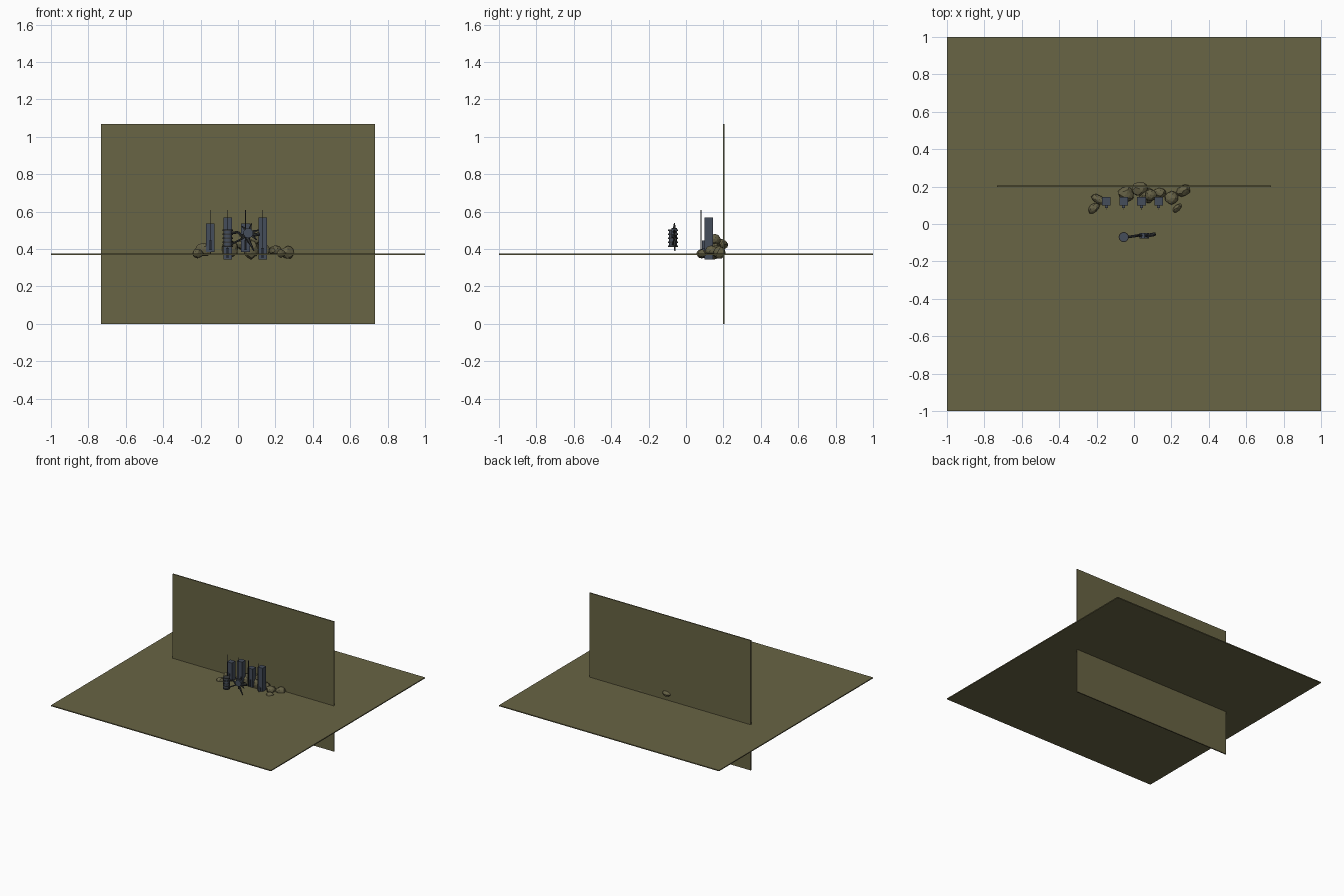
import bpy, bmesh, math, random
from mathutils import Vector

if "Cube" in bpy.data.objects:
    bpy.data.objects.remove(bpy.data.objects["Cube"])

random.seed(4)


def material(name, rgb):
    m = bpy.data.materials.new(name)
    m.diffuse_color = (*rgb, 1)
    m.use_nodes = True
    m.node_tree.nodes["Principled BSDF"].inputs["Base Color"].default_value = m.diffuse_color
    return m


OLIVE = material("olive", (0.14, 0.128, 0.058))
STONE = material("stone", (0.13, 0.118, 0.06))
SLATE = material("slate_blue", (0.06, 0.075, 0.105))
DARK = material("dark_metal", (0.04, 0.043, 0.045))


def finish(name, bm, mat):
    me = bpy.data.meshes.new(name)
    bm.to_mesh(me)
    bm.free()
    me.materials.append(mat)
    ob = bpy.data.objects.new(name, me)
    bpy.context.collection.objects.link(ob)
    return ob


def box(name, lo, hi, mat):
    bm = bmesh.new()
    bmesh.ops.create_cube(bm, size=1)
    for v in bm.verts:
        v.co = [lo[i] + (v.co[i] + 0.5) * (hi[i] - lo[i]) for i in range(3)]
    return finish(name, bm, mat)


def rod(name, a, b, r1, mat, r2=None, sides=8):
    a, b = Vector(a), Vector(b)
    bm = bmesh.new()
    bmesh.ops.create_cone(bm, cap_ends=True, segments=sides, radius1=r1,
                          radius2=r1 if r2 is None else r2, depth=(b - a).length)
    ob = finish(name, bm, mat)
    ob.location = (a + b) / 2
    ob.rotation_euler = (b - a).to_track_quat('Z', 'Y').to_euler()
    return ob


def rock(name, loc, size, turn=0.0):
    # faceted boulder: jittered low icosphere
    bm = bmesh.new()
    bmesh.ops.create_icosphere(bm, subdivisions=2, radius=1)
    for v in bm.verts:
        k = random.uniform(0.86, 1.06)
        v.co = [v.co[i] * k * size[i] for i in range(3)]
    ob = finish(name, bm, STONE)
    ob.location = loc
    ob.rotation_euler = (0, 0, turn)
    return ob


# floor slab and back wall crossing through it
box("floor", (-1, -1, 0.367), (1, 1, 0.375), OLIVE)
box("back_wall", (-0.732, 0.198, 0), (0.732, 0.207, 1.067), OLIVE)

# towers, each with a thin mast in front
for i, (x, z0, z1) in enumerate([(-0.148, 0.385, 0.535), (-0.055, 0.345, 0.567),
                                 (0.04, 0.385, 0.535), (0.132, 0.345, 0.567)]):
    box(f"tower_{i}", (x - 0.023, 0.099, z0), (x + 0.023, 0.144, z1), SLATE)
    box(f"tower_bracket_{i}", (x - 0.008, 0.086, z0 + 0.01),
        (x + 0.008, 0.1, z0 + 0.06), SLATE)
    rod(f"mast_{i}", (x, 0.08, z0 + 0.01), (x, 0.08, 0.608), 0.0025, DARK, sides=6)

# boulders piled along the wall
for i, (loc, size, turn) in enumerate([
        ((-0.185, 0.13, 0.395), (0.05, 0.024, 0.037), -0.5),
        ((-0.215, 0.085, 0.375), (0.036, 0.025, 0.026), 0.7),
        ((-0.04, 0.16, 0.40), (0.046, 0.045, 0.05), 0),
        ((0.03, 0.188, 0.425), (0.044, 0.038, 0.03), 0.2),
        ((0.07, 0.15, 0.40), (0.045, 0.042, 0.055), 0.4),
        ((0.09, 0.155, 0.45), (0.035, 0.032, 0.03), 0.1),
        ((0.135, 0.165, 0.39), (0.04, 0.03, 0.035), 0),
        ((0.2, 0.14, 0.392), (0.038, 0.037, 0.026), 0),
        ((0.265, 0.178, 0.38), (0.04, 0.03, 0.036), 0.5),
        ((0.23, 0.085, 0.375), (0.03, 0.016, 0.022), 0.8)]):
    rock(f"boulder_{i}", loc, size, turn)

# hovering canister with raised bands
cx, cy = -0.055, -0.07
rod("canister", (cx, cy, 0.41), (cx, cy, 0.505), 0.022, SLATE, sides=16)
for i in range(5):
    z = 0.41 + i * 0.0215
    rod(f"canister_band_{i}", (cx, cy, z), (cx, cy, z + 0.009), 0.027, DARK, sides=16)

# jointed arm reaching from canister to tool head
path = [(-0.035, -0.07, 0.485), (0.0, -0.065, 0.49), (0.03, -0.06, 0.46), (0.06, -0.06, 0.5)]
for i in range(3):
    rod(f"arm_link_{i}", path[i], path[i + 1], 0.007, DARK)
rod("lower_arm", (-0.035, -0.07, 0.425), (0.03, -0.06, 0.46), 0.005, DARK)

# tool head: hub with angular plates and spikes
rod("hub", (0.055, -0.078, 0.485), (0.055, -0.048, 0.485), 0.027, SLATE, sides=10)
for i in range(6):
    a = i * math.tau / 6 + 0.3
    d = Vector((math.cos(a), 0, math.sin(a)))
    c = Vector((0.06, -0.062, 0.485))
    rod(f"head_spike_{i}", c + d * 0.015, c + d * 0.054, 0.01, DARK, 0.003, 5)
rod("head_barrel", (0.055, -0.065, 0.47), (0.115, -0.053, 0.48), 0.009, DARK)
rod("lower_spike", (0.05, -0.06, 0.46), (0.085, -0.06, 0.39), 0.011, DARK, 0.003, 6)
